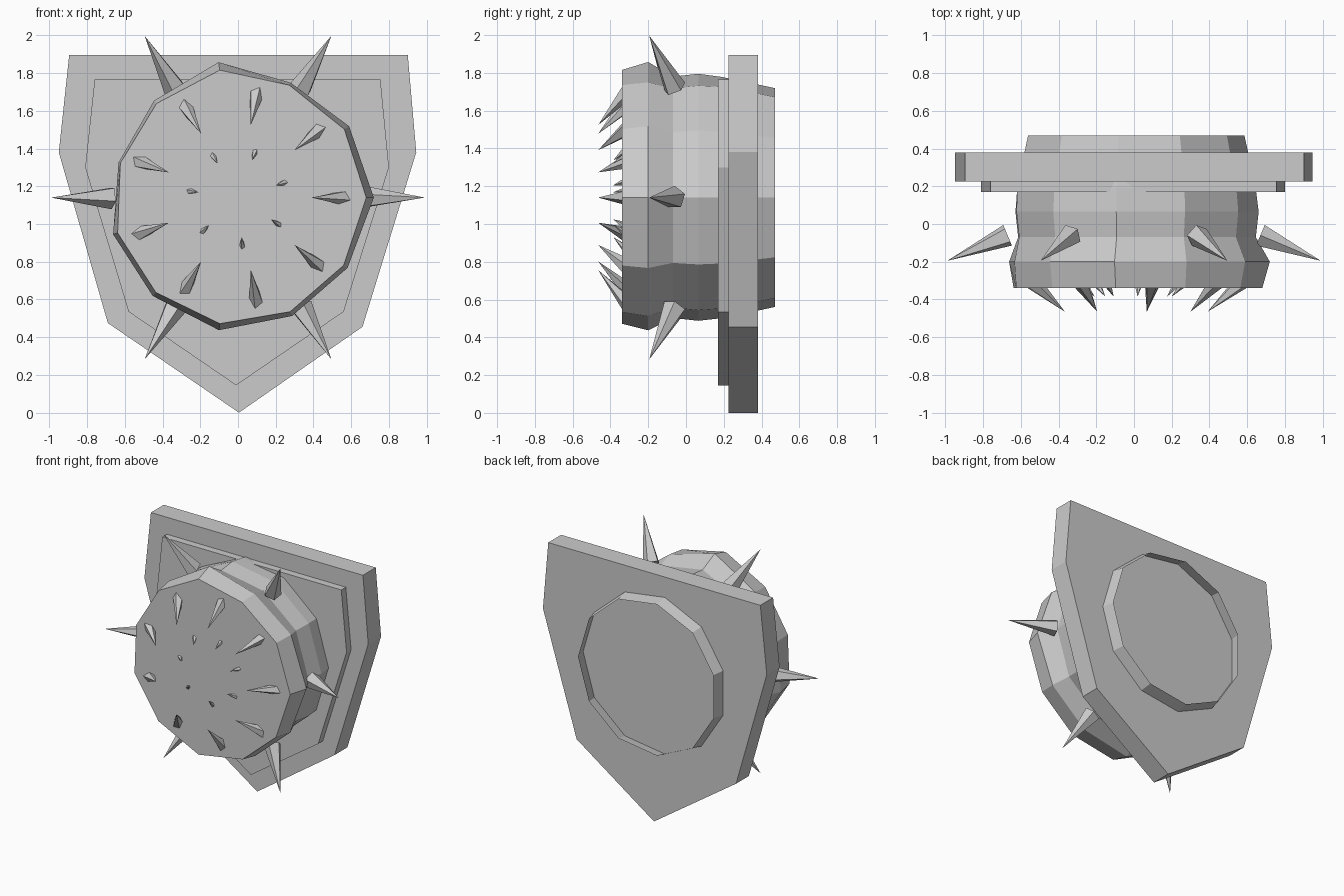
import bpy, bmesh, math
from mathutils import Vector

if "Cube" in bpy.data.objects:
    bpy.data.objects.remove(bpy.data.objects["Cube"])

CZ = 1.14  # height of the drum axis

grey = bpy.data.materials.new("grey metal")
grey.diffuse_color = (0.6, 0.6, 0.6, 1)
grey.use_nodes = True
grey.node_tree.nodes["Principled BSDF"].inputs["Base Color"].default_value = grey.diffuse_color


def finish(name, bm):
    bmesh.ops.recalc_face_normals(bm, faces=bm.faces)
    mesh = bpy.data.meshes.new(name)
    bm.to_mesh(mesh)
    bm.free()
    mesh.materials.append(grey)
    ob = bpy.data.objects.new(name, mesh)
    bpy.context.collection.objects.link(ob)
    return ob


def plate(name, outline, y0, y1):
    bm = bmesh.new()
    face = bm.faces.new([bm.verts.new((x, y0, z)) for x, z in outline])
    res = bmesh.ops.extrude_face_region(bm, geom=[face], use_keep_orig=True)
    moved = [v for v in res["geom"] if isinstance(v, bmesh.types.BMVert)]
    bmesh.ops.translate(bm, verts=moved, vec=(0, y1 - y0, 0))
    return finish(name, bm)


def polar(r, angle, y):
    return Vector((r * math.cos(angle), y, CZ + r * math.sin(angle)))


def spike(bm, base, tip, radius, sides=5):
    axis = (tip - base).normalized()
    side = axis.cross(Vector((0, 1, 0))).normalized()
    up = axis.cross(side)
    ring = []
    for i in range(sides):
        a = math.tau * i / sides
        ring.append(bm.verts.new(base + radius * (side * math.cos(a) + up * math.sin(a))))
    top = bm.verts.new(tip)
    bm.faces.new(ring)
    for i in range(sides):
        bm.faces.new((ring[i], ring[(i + 1) % sides], top))


def spike_ring(name, count, start, base_r, base_y, tip_r, tip_y, radius):
    bm = bmesh.new()
    for i in range(count):
        a = math.radians(start) + math.tau * i / count
        spike(bm, polar(base_r, a, base_y), polar(tip_r, a, tip_y), radius)
    return finish(name, bm)


# Shield backing and its raised inner panel
plate("shield_back", [(-0.895, 1.895), (0.9, 1.895), (0.945, 1.38), (0.66, 0.455),
                      (0.005, 0), (-0.69, 0.475), (-0.95, 1.38)], 0.225, 0.38)
plate("shield_panel", [(-0.76, 1.765), (0.755, 1.765), (0.8, 1.30), (0.56, 0.535),
                       (-0.01, 0.145), (-0.58, 0.535), (-0.81, 1.30)], 0.17, 0.23)

# Eleven-sided drum: slightly uneven front rim, waist, open back
N = 11
uneven = [.72, .70, .67, .725, .68, .66, .69, .69, .71, .69, .69]
profile = [(-0.34, 0.65, 0), (-0.34, 0.665, 0.5), (-0.20, 0.69, 1), (-0.07, 0.64, 0.2),
           (0.065, 0.655, 0.2), (0.19, 0.645, 0), (0.38, 0.605, 0), (0.47, 0.585, 0)]
bm = bmesh.new()
rings = []
for y, r, mix in profile:
    rings.append([bm.verts.new(polar(r + mix * (uneven[i] - 0.69), math.tau * i / N, y))
                  for i in range(N)])
bm.faces.new(rings[0])
for a, b in zip(rings, rings[1:]):
    for i in range(N):
        j = (i + 1) % N
        bm.faces.new((a[i], a[j], b[j], b[i]))
finish("drum", bm)

# Spikes around the rim and on the front face
spike_ring("rim_spikes", 6, 0, 0.67, -0.06, 0.99, -0.195, 0.062)
spike_ring("outer_face_spikes", 9, 0, 0.58, -0.30, 0.39, -0.465, 0.045)
spike_ring("inner_face_spikes", 7, 18, 0.275, -0.315, 0.21, -0.385, 0.022)
